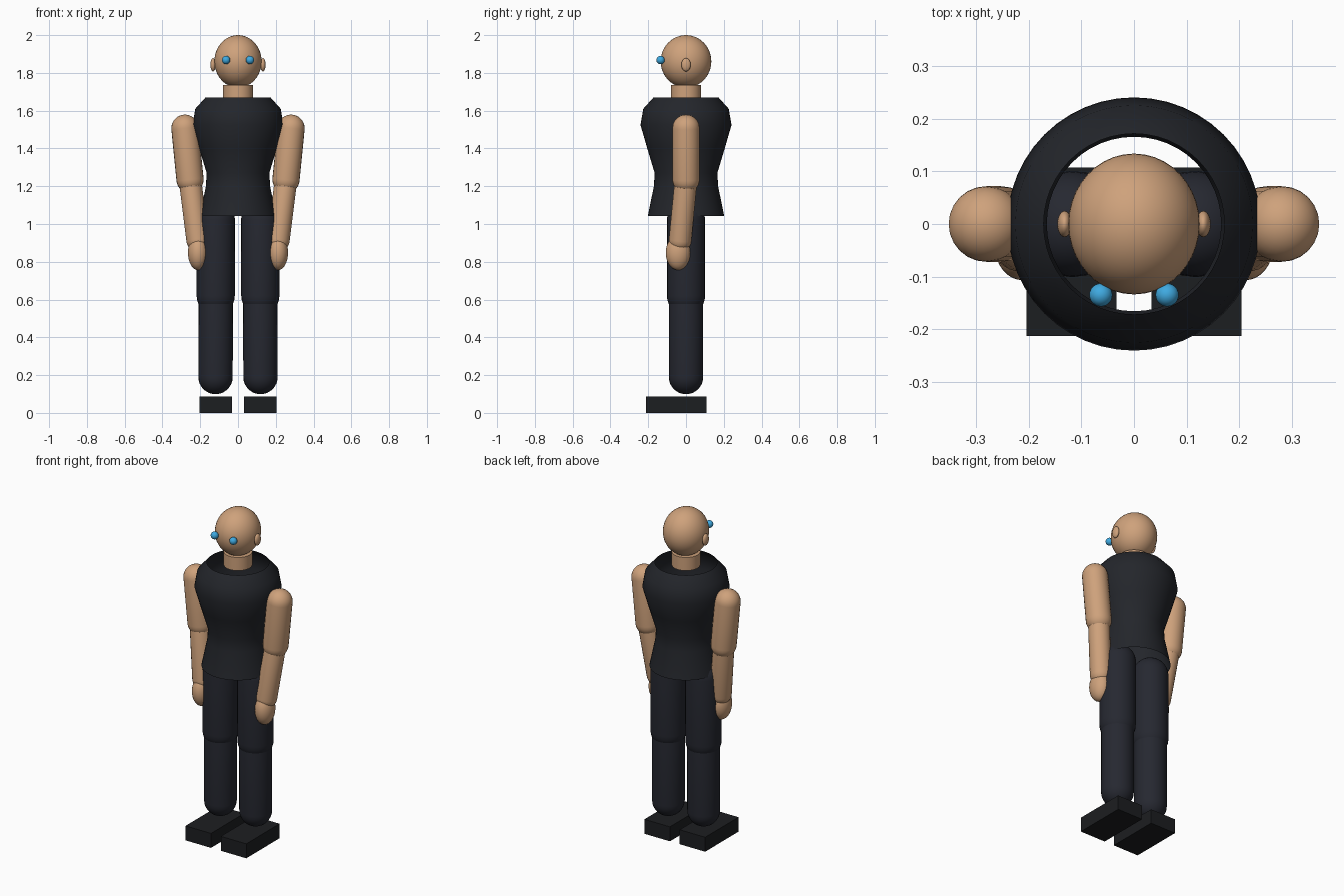
import bpy, bmesh, math
from mathutils import Vector

if "Cube" in bpy.data.objects:
    bpy.data.objects.remove(bpy.data.objects["Cube"])


def material(name, rgb):
    m = bpy.data.materials.new(name)
    m.diffuse_color = (*rgb, 1)
    m.use_nodes = True
    m.node_tree.nodes["Principled BSDF"].inputs["Base Color"].default_value = m.diffuse_color
    return m


SKIN = material("skin", (0.62, 0.36, 0.20))
CLOTH = material("dark_cloth", (0.017, 0.019, 0.024))
TROUSER = material("trouser_cloth", (0.019, 0.021, 0.030))
SHOE = material("shoe_black", (0.012, 0.013, 0.015))
BLUE = material("eye_blue", (0.05, 0.40, 0.75))


def finish(name, bm, mat, angle=None):
    bmesh.ops.recalc_face_normals(bm, faces=bm.faces)
    me = bpy.data.meshes.new(name)
    bm.to_mesh(me)
    bm.free()
    me.materials.append(mat)
    ob = bpy.data.objects.new(name, me)
    bpy.context.collection.objects.link(ob)
    if angle:
        bpy.ops.object.select_all(action='DESELECT')
        ob.select_set(True)
        bpy.context.view_layer.objects.active = ob
        bpy.ops.object.shade_smooth_by_angle(angle=math.radians(angle))
    return ob


def lathe(name, profile, mat, steps=48, angle=40):
    # revolve (radius, z) points around z
    bm = bmesh.new()
    vs = [bm.verts.new((r, 0, z)) for r, z in profile]
    es = [bm.edges.new(p) for p in zip(vs, vs[1:])]
    bmesh.ops.spin(bm, geom=vs + es, cent=(0, 0, 0), axis=(0, 0, 1),
                   angle=math.tau, steps=steps, use_duplicate=False)
    bmesh.ops.remove_doubles(bm, verts=bm.verts, dist=1e-5)
    return finish(name, bm, mat, angle)


def capsule(name, a, b, r, mat):
    # round-ended limb between joints a and b
    a, b = Vector(a), Vector(b)
    length = (b - a).length
    n = 8
    low = [(r * math.sin(t), -r * math.cos(t)) for t in (i * math.pi / 2 / n for i in range(n + 1))]
    profile = low + [(x, length - z) for x, z in reversed(low)]
    ob = lathe(name, profile, mat, 24, 60)
    ob.rotation_mode = 'QUATERNION'
    ob.rotation_quaternion = (b - a).to_track_quat('Z', 'Y')
    ob.location = a


def ellipsoid(name, loc, radii, mat, u=32, v=20):
    bm = bmesh.new()
    bmesh.ops.create_uvsphere(bm, u_segments=u, v_segments=v, radius=1)
    bmesh.ops.scale(bm, vec=radii, verts=bm.verts)
    finish(name, bm, mat, 60).location = loc


def box(name, lo, hi, mat):
    lo, hi = Vector(lo), Vector(hi)
    bm = bmesh.new()
    bmesh.ops.create_cube(bm, size=1)
    bmesh.ops.scale(bm, vec=hi - lo, verts=bm.verts)
    finish(name, bm, mat).location = (lo + hi) / 2


# head and neck
ellipsoid("head", (0, 0, 1.861), (0.125, 0.134, 0.139), SKIN, 40, 24)
lathe("neck", [(0, 1.655), (0.079, 1.655), (0.079, 1.735), (0, 1.735)], SKIN)

# torso: open tube, no caps
lathe("torso", [(0.172, 1.67), (0.226, 1.61), (0.241, 1.525), (0.205, 1.40),
                (0.166, 1.27), (0.170, 1.20), (0.202, 1.043)], CLOTH)

# mirrored parts
for s, side in ((-1, "left"), (1, "right")):
    ellipsoid(side + "_eye", (s * 0.063, -0.135, 1.868), (0.022,) * 3, BLUE, 24, 14)
    ellipsoid(side + "_ear", (s * 0.132, 0, 1.843), (0.014, 0.025, 0.035), SKIN, 24, 14)
    # arm
    elbow = (s * 0.254, 0, 1.235)
    capsule(side + "_upper_arm", (s * 0.281, 0, 1.507), elbow, 0.072, SKIN)
    capsule(side + "_forearm", elbow, (s * 0.214, -0.031, 0.915), 0.060, SKIN)
    ellipsoid(side + "_hand", (s * 0.212, -0.042, 0.848), (0.053, 0.065, 0.092), SKIN)
    # leg
    knee = (s * 0.118, 0, 0.62)
    capsule(side + "_thigh", (s * 0.117, 0, 1.02), knee, 0.101, TROUSER)
    capsule(side + "_shin", knee, (s * 0.119, 0, 0.19), 0.091, TROUSER)
    x0, x1 = sorted((s * 0.033, s * 0.205))
    box(side + "_shoe", (x0, -0.213, 0), (x1, 0.108, 0.088), SHOE)
